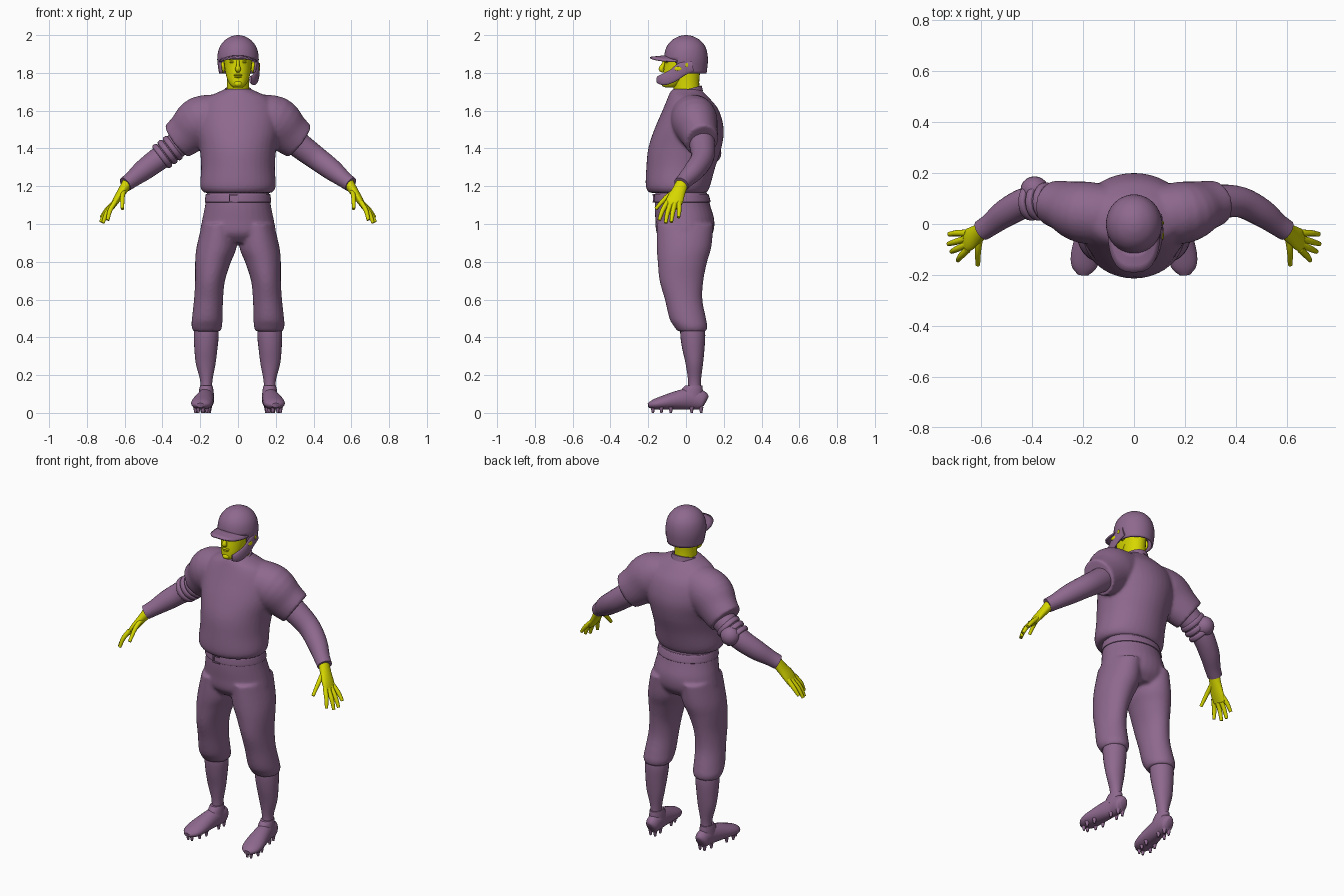
import bpy, bmesh, math
from mathutils import Vector, Matrix

if "Cube" in bpy.data.objects:
    bpy.data.objects.remove(bpy.data.objects["Cube"])


def material(name, rgb):
    m = bpy.data.materials.new(name)
    m.use_nodes = True
    m.diffuse_color = (*rgb, 1)
    bsdf = next(n for n in m.node_tree.nodes if n.type == "BSDF_PRINCIPLED")
    bsdf.inputs["Base Color"].default_value = (*rgb, 1)
    bsdf.inputs["Roughness"].default_value = 0.8
    return m


PURPLE = material("dusty purple", (0.27, 0.14, 0.27))
YELLOW = material("bright yellow", (0.68, 0.68, 0.0))


def finish(name, bm, mat):
    mesh = bpy.data.meshes.new(name)
    bm.to_mesh(mesh)
    bm.free()
    obj = bpy.data.objects.new(name, mesh)
    bpy.context.collection.objects.link(obj)
    mesh.materials.append(mat)
    bpy.ops.object.select_all(action="DESELECT")
    obj.select_set(True)
    bpy.context.view_layer.objects.active = obj
    bpy.ops.object.shade_smooth_by_angle(angle=math.radians(45))
    return obj


def spline(st, steps=4):
    """Catmull-Rom through the stations."""
    st = [Vector(s) for s in st]
    out = []
    for i in range(len(st) - 1):
        p0, p1, p2, p3 = st[max(i - 1, 0)], st[i], st[i + 1], st[min(i + 2, len(st) - 1)]
        for k in range(steps):
            t = k / steps
            out.append(0.5 * (2 * p1 + (p2 - p0) * t + (2 * p0 - 5 * p1 + 4 * p2 - p3) * t * t
                              + (3 * p1 - 3 * p2 + p3 - p0) * t ** 3))
    return out + [st[-1]]


def add_loft(bm, stations, ref=(1, 0, 0), flat=False, n=24):
    """Skin ellipses given as (x, y, z, half width along ref, half depth)."""
    st = spline(stations)
    rings = []
    for i, s in enumerate(st):
        c = s.to_3d() if len(s) < 4 else Vector(s[:3])
        t = Vector(st[min(i + 1, len(st) - 1)][:3]) - Vector(st[max(i - 1, 0)][:3])
        t = Vector((0, 0, 1)) if flat else t.normalized()
        u = Vector(ref)
        u = (u - t * u.dot(t)).normalized()
        v = t.cross(u)
        rings.append([bm.verts.new(c + u * s[3] * math.cos(a) + v * s[4] * math.sin(a))
                      for a in (math.tau * k / n for k in range(n))])
    faces = [bm.faces.new((r[k], r[(k + 1) % n], q[(k + 1) % n], q[k]))
             for r, q in zip(rings, rings[1:]) for k in range(n)]
    faces += [bm.faces.new(rings[0]), bm.faces.new(rings[-1])]
    bmesh.ops.recalc_face_normals(bm, faces=faces)


def loft(name, mat, *paths, **kw):
    bm = bmesh.new()
    for p in paths:
        add_loft(bm, p, **kw)
    return finish(name, bm, mat)


def ball(name, mat, loc, scale):
    bm = bmesh.new()
    m = Matrix.Translation(loc) @ Matrix.Diagonal((*scale, 1))
    bmesh.ops.create_uvsphere(bm, u_segments=20, v_segments=12, radius=1, matrix=m)
    return finish(name, bm, mat)


def box(name, mat, loc, size):
    bm = bmesh.new()
    m = Matrix.Translation(loc) @ Matrix.Diagonal((*size, 1))
    bmesh.ops.create_cube(bm, size=1, matrix=m)
    return finish(name, bm, mat)


def flip(path, s):
    return [(p[0] * s, *p[1:]) for p in path]


def body(rows):
    """Rows of (z, centre x, half width, front y, back y) to stations."""
    return [(cx, (f + b) / 2, z, w, (b - f) / 2) for z, cx, w, f, b in rows]


def merge(obj):
    """Weld overlapping lofts into one cloth surface."""
    r = obj.modifiers.new("weld", "REMESH")
    r.mode, r.voxel_size, r.use_smooth_shade = "VOXEL", 0.009, True
    s = obj.modifiers.new("soften", "SMOOTH")
    s.factor, s.iterations = 0.5, 5


# Shirt: torso and two wide sleeves
torso = body([(1.165, 0, .18, -.195, .11), (1.2, 0, .2, -.213, .127), (1.3, 0, .195, -.21, .155),
              (1.4, 0, .203, -.2, .187), (1.5, 0, .222, -.168, .2), (1.6, 0, .215, -.125, .175),
              (1.665, 0, .17, -.098, .125), (1.7, 0, .1, -.083, .09), (1.715, 0, .07, -.07, .08)])
sleeve = [(.06, .03, 1.59, .11, .1), (.19, .045, 1.545, .122, .135),
          (.27, .07, 1.48, .1, .115), (.325, .085, 1.438, .088, .103)]
bm = bmesh.new()
add_loft(bm, torso, flat=True, n=40)
for s in (1, -1):
    add_loft(bm, flip(sleeve, s), ref=(0, 1, 0), n=32)
merge(finish("shirt", bm, PURPLE))

# Collar, higher at the nape
bm = bmesh.new()
ring = [(.071 * math.cos(a), .003 + .08 * math.sin(a), 1.705 + .02 * math.sin(a))
        for a in (math.tau * k / 32 for k in range(32))]
loops = [[bm.verts.new((x * k, y * k, z + h)) for x, y, z in ring]
         for k, h in ((1.08, -.02), (1.0, .008), (.88, .006), (.88, -.02))]
for a, b in zip(loops, loops[1:]):
    for k in range(32):
        bm.faces.new((a[k], a[(k + 1) % 32], b[(k + 1) % 32], b[k]))
bmesh.ops.recalc_face_normals(bm, faces=bm.faces)
finish("collar", bm, PURPLE)

# Trousers: hips and two legs, with belt and buckle
hips = body([(1.185, 0, .162, -.16, .105), (1.1, 0, .174, -.166, .128), (1.02, 0, .19, -.162, .15),
             (.95, 0, .2, -.155, .142), (.9, 0, .17, -.11, .1)])
leg = body([(1.0, .1, .09, -.155, .145), (.88, .113, .106, -.155, .135), (.8, .132, .095, -.15, .112),
            (.7, .148, .079, -.14, .092), (.6, .156, .077, -.112, .087), (.5, .163, .081, -.088, .106),
            (.46, .165, .081, -.065, .113), (.432, .165, .073, -.045, .108)])
merge(loft("trousers", PURPLE, hips, leg, flip(leg, -1), flat=True, n=32))
loft("belt", PURPLE, body([(1.115, 0, .173, -.168, .126), (1.12, 0, .176, -.171, .13),
                           (1.155, 0, .171, -.168, .12), (1.16, 0, .167, -.164, .116)]),
     flat=True, n=40)
for z in (1.116, 1.154):
    box("buckle_bar", PURPLE, (-.025, -.171, z), (.045, .012, .007))
box("buckle_side", PURPLE, (-.045, -.17, 1.135), (.007, .012, .042))

# Limbs, built once and mirrored
sock = body([(.46, .168, .063, -.03, .098), (.41, .168, .066, -.03, .102), (.34, .17, .061, -.02, .098),
             (.26, .171, .052, -.002, .09), (.18, .168, .034, .01, .08), (.13, .168, .03, .01, .078),
             (.07, .168, .03, .005, .08)])
shoe = [(.165, .106, .06, .018, .026), (.165, .09, .066, .036, .048), (.168, .03, .075, .042, .057),
        (.178, -.04, .068, .05, .05), (.19, -.12, .054, .057, .037), (.197, -.17, .045, .048, .026),
        (.2, -.2, .04, .02, .012)]
cuff = body([(.08, .168, .042, -.04, .09), (.12, .168, .038, -.025, .089), (.145, .168, .033, -.005, .086)])
arm = [(.25, .075, 1.475, .072, .072), (.34, .088, 1.405, .067, .067), (.42, .085, 1.345, .06, .062),
       (.5, .045, 1.285, .055, .056), (.56, 0, 1.237, .045, .044), (.597, -.025, 1.21, .042, .04)]
palm = [(.58, -.015, 1.225, .033, .03), (.612, -.038, 1.175, .037, .024),
        (.645, -.06, 1.125, .045, .019), (.668, -.072, 1.085, .04, .012)]
fingers = {
    "index_finger": [(.652, -.1, 1.115), (.678, -.125, 1.07), (.69, -.142, 1.02)],
    "middle_finger": [(.656, -.08, 1.11), (.694, -.098, 1.06), (.715, -.108, 1.005)],
    "ring_finger": [(.66, -.058, 1.11), (.7, -.07, 1.062), (.727, -.078, 1.01)],
    "little_finger": [(.655, -.036, 1.115), (.695, -.036, 1.075), (.725, -.04, 1.035)],
    "thumb": [(.605, -.055, 1.175), (.612, -.105, 1.14), (.612, -.16, 1.08)],
}
cleats = [(.15, .08), (.18, .08), (.15, .03), (.19, .03), (.155, -.08), (.215, -.08),
          (.165, -.13), (.225, -.13), (.185, -.175), (.21, -.175)]
for s, side in ((1, "left"), (-1, "right")):
    loft(side + "_sock", PURPLE, flip(sock, s), flat=True)
    loft(side + "_shoe", PURPLE, flip(shoe, s))
    loft(side + "_shoe_cuff", PURPLE, flip(cuff, s), flat=True)
    loft(side + "_arm", PURPLE, flip(arm, s), ref=(0, 1, 0))
    loft(side + "_palm", YELLOW, flip(palm, s), ref=(0, 1, 0))
    for name, path in fingers.items():
        radii = (.0135, .0125, .009)
        loft(side + "_" + name, YELLOW, flip([(*p, r, r) for p, r in zip(path, radii)], s),
             ref=(0, 1, 0), n=10)
    bm = bmesh.new()
    for x, y in cleats:
        bmesh.ops.create_cone(bm, cap_ends=True, segments=8, radius1=.006, radius2=.012, depth=.03,
                              matrix=Matrix.Translation((x * s, y, .015)))
    finish(side + "_cleats", bm, PURPLE)

# Elbow guard on the right arm
for t in (0, .028, .056):
    x, y, z = -.345 - t, .088, 1.402 - t * .75
    loft("guard_strap", PURPLE, [(x + d, y, z + d * .75, r, r) for d, r in
                                 ((.012, .066), (.007, .074), (-.007, .074), (-.012, .066))],
         ref=(0, 1, 0), n=28)
ball("elbow_pad", PURPLE, (-.39, .135, 1.375), (.055, .052, .055))

# Neck, head and face
loft("neck", YELLOW, [(0, .01, 1.66, .062, .068), (0, 0, 1.75, .058, .07), (0, .0, 1.83, .06, .078)],
     flat=True)
loft("head", YELLOW, body([(1.722, 0, .022, -.11, -.06), (1.735, 0, .04, -.122, -.03),
                           (1.765, 0, .056, -.122, 0), (1.8, 0, .066, -.12, .05),
                           (1.84, 0, .072, -.115, .08), (1.88, 0, .074, -.112, .09),
                           (1.93, 0, .065, -.09, .08)]), flat=True, n=32)
loft("nose", YELLOW, [(0, -.11, 1.865, .008, .008), (0, -.122, 1.84, .009, .011),
                      (0, -.131, 1.82, .015, .014), (0, -.12, 1.806, .01, .006)], n=12)
for z, w in ((1.788, .024), (1.779, .02)):
    ball("lip", YELLOW, (0, -.116, z), (w, .012, .006))
ball("chin", YELLOW, (0, -.114, 1.742), (.022, .016, .016))
for s in (1, -1):
    ball("eye", YELLOW, (s * .03, -.101, 1.857), (.014, .009, .006))
    ball("brow", YELLOW, (s * .032, -.102, 1.874), (.022, .01, .006))
    ball("ear", YELLOW, (s * .08, 0, 1.83), (.012, .02, .03))

# Helmet shell with the face opening cut away
bm = bmesh.new()
add_loft(bm, [(0, .003, 1.797, .1, .106), (0, 0, 1.87, .11, .116), (0, 0, 1.93, .1, .106),
              (0, 0, 1.97, .073, .078), (0, 0, 1.993, .036, .039), (0, 0, 2.0, .006, .006)],
         flat=True, n=40)
cut = [f for f in bm.faces if f.normal.z < -.9
       or (f.calc_center_median().y < -.05 and f.calc_center_median().z < 1.87)]
bmesh.ops.delete(bm, geom=cut, context="FACES")
helmet = finish("helmet", bm, PURPLE)
shell = helmet.modifiers.new("shell", "SOLIDIFY")
shell.thickness, shell.offset = .009, -1

# Brim, drooping to the sides
bm = bmesh.new()
rows = []
for k in range(25):
    a = math.pi * (1 + k / 24)
    c, d = math.cos(a), math.sin(a)
    x, y = .104 * math.copysign(abs(c) ** .75, c), -.19 * abs(d) ** .75
    rows.append([bm.verts.new((x * f, y * f, 1.905 - .02 * f - 2 * (x * f) ** 2)) for f in (.55, .7, .85, 1)])
for a, b in zip(rows, rows[1:]):
    for j in range(3):
        bm.faces.new((a[j], a[j + 1], b[j + 1], b[j]))
brim = finish("helmet_brim", bm, PURPLE)
brim.modifiers.new("thickness", "SOLIDIFY").thickness = .009

# Jaw guard on the left cheek, with the openings beside the ear
loft("jaw_guard", PURPLE, [(.102, .035, 1.835, .028, .008), (.105, -.02, 1.82, .036, .01),
                           (.1, -.07, 1.785, .034, .01), (.085, -.12, 1.765, .031, .01),
                           (.066, -.152, 1.765, .018, .008)], ref=(0, 0, 1))
ball("ear_opening", YELLOW, (.114, .004, 1.842), (.003, .008, .012))
ball("cheek_opening", YELLOW, (.113, -.042, 1.822), (.004, .02, .011))
